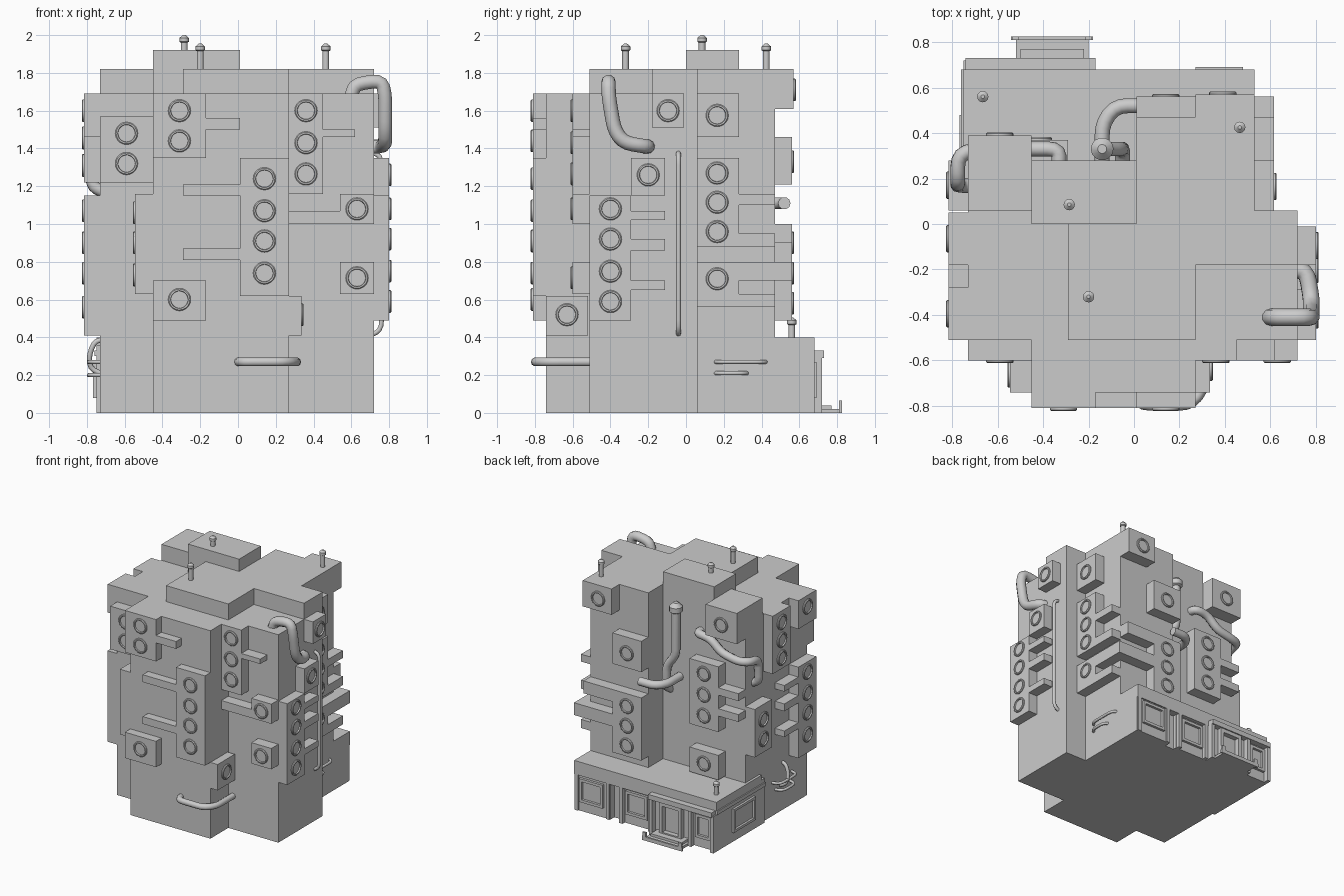
import bpy, bmesh, math
from mathutils import Vector, Matrix

if "Cube" in bpy.data.objects:
    bpy.data.objects.remove(bpy.data.objects["Cube"])


def finish(name, bm):
    bmesh.ops.recalc_face_normals(bm, faces=bm.faces)
    me = bpy.data.meshes.new(name)
    bm.to_mesh(me)
    bm.free()
    ob = bpy.data.objects.new(name, me)
    bpy.context.collection.objects.link(ob)
    return ob


def prism(name, pts, z0, z1):
    bm = bmesh.new()
    f = bm.faces.new([bm.verts.new((x, y, z0)) for x, y in pts])
    ext = bmesh.ops.extrude_face_region(bm, geom=[f])
    bmesh.ops.translate(bm, vec=(0, 0, z1 - z0),
                        verts=[v for v in ext['geom'] if isinstance(v, bmesh.types.BMVert)])
    return finish(name, bm)


def box(name, x0, x1, y0, y1, z0, z1):
    return prism(name, [(x0, y0), (x1, y0), (x1, y1), (x0, y1)], z0, z1)


def smooth(ob):
    bpy.ops.object.select_all(action='DESELECT')
    bpy.context.view_layer.objects.active = ob
    ob.select_set(True)
    bpy.ops.object.shade_smooth_by_angle(angle=math.radians(40))


def lathe(name, prof, matrix, n=20):
    bm = bmesh.new()
    rings = [[bm.verts.new((r * math.cos(2 * math.pi * i / n), r * math.sin(2 * math.pi * i / n), h))
              for i in range(n)] for r, h in prof]
    for a, b in zip(rings, rings[1:]):
        for i in range(n):
            bm.faces.new((a[i], a[(i + 1) % n], b[(i + 1) % n], b[i]))
    bm.faces.new(rings[0])
    bm.faces.new(rings[-1])
    bmesh.ops.transform(bm, matrix=matrix, verts=bm.verts)
    ob = finish(name, bm)
    smooth(ob)
    return ob


# Wall table: axis, outward sign, wall plane, depth of modules on it
WALLS = {
    'front_block': (1, -1, -.74, .07), 'front': (1, -1, -.51, .09),
    'right': (0, 1, .72, .08), 'right_back': (0, 1, .53, .085),
    'left': (0, -1, -.73, .085), 'block_right': (0, 1, .27, .065),
    'block_left': (0, -1, -.45, .095),
    'back': (1, 1, .47, .09), 'back_inner': (1, 1, .28, .09),
}


def slab(name, wall, u0, u1, z0, z1, depth=None):
    axis, s, w, d = WALLS[wall]
    a, b = sorted((w - s * .02, w + s * (depth or d)))
    if axis == 0:
        return box(name, a, b, u0, u1, z0, z1)
    return box(name, u0, u1, a, b, z0, z1)


def porthole(wall, u, z, depth=None):
    axis, s, w, d = WALLS[wall]
    p = w + s * (depth or d)
    out = Vector((s, 0, 0)) if axis == 0 else Vector((0, s, 0))
    pos = Vector((p, u, z)) if axis == 0 else Vector((u, p, z))
    m = Matrix.Translation(pos) @ out.to_track_quat('Z', 'Y').to_matrix().to_4x4()
    lathe('porthole', [(.06, -.01), (.06, .007), (.055, .012), (.047, .012), (.045, .002)], m)


def module(wall, u0, u1, z0, z1, wins, wu=None, bars=(), depth=None):
    slab('wall_module', wall, u0, u1, z0, z1, depth)
    for z in wins:
        porthole(wall, (u0 + u1) / 2 if wu is None else wu, z, depth)
    for b0, b1, c0, c1 in bars:
        slab('wall_bar', wall, b0, b1, c0, c1, depth)


def pipe(name, pts, r, bend=.05):
    pts = [Vector(p) for p in pts]
    path = [pts[0]]
    for a, b, c in zip(pts, pts[1:], pts[2:]):
        p = b + (a - b).normalized() * min(bend, (a - b).length * .45)
        q = b + (c - b).normalized() * min(bend, (c - b).length * .45)
        path += [p * (1 - t) ** 2 + b * 2 * t * (1 - t) + q * t * t for t in (0, .33, .67, 1)]
    path.append(pts[-1])
    cu = bpy.data.curves.new(name, 'CURVE')
    cu.dimensions = '3D'
    cu.bevel_depth, cu.bevel_resolution, cu.use_fill_caps = r, 3, True
    sp = cu.splines.new('POLY')
    sp.points.add(len(path) - 1)
    for sp_pt, v in zip(sp.points, path):
        sp_pt.co = (*v, 1)
    ob = bpy.data.objects.new(name, cu)
    bpy.context.collection.objects.link(ob)
    bpy.ops.object.select_all(action='DESELECT')
    bpy.context.view_layer.objects.active = ob
    ob.select_set(True)
    bpy.ops.object.convert(target='MESH')
    smooth(bpy.context.object)


def vent(x, y, z0, z1, k=1.0):
    prof = [(.018 * k, z0 - .01), (.018 * k, z1 - .04 * k), (.025 * k, z1 - .035 * k),
            (.025 * k, z1 - .015 * k), (.008 * k, z1)]
    lathe('roof_vent', prof, Matrix.Translation((x, y, 0)), 12)


# Main tower, roof slab and penthouse boxes
prism('tower', [(-.73, -.51), (-.45, -.51), (-.45, -.74), (.27, -.74), (.27, -.51), (.72, -.51),
                (.72, .06), (.53, .06), (.53, .47), (.01, .47), (.01, .28), (-.73, .28)], 0, 1.69)
prism('roof_slab', [(-.29, -.51), (.27, -.51), (.27, -.18), (.72, -.18), (.72, .06), (.53, .06),
                    (.53, .47), (.01, .47), (.01, .2), (-.29, .2)], 1.68, 1.82)
box('penthouse', -.45, .01, 0, .28, 1.68, 1.92)
box('corner_box', -.73, -.45, .06, .39, 1.57, 1.82)
porthole('back_inner', -.59, 1.69, .11)

# Modules: front block and its two flanks
module('front_block', -.45, -.17, 1.35, 1.69, (1.6, 1.44), bars=[(-.17, .01, 1.5, 1.56)])
module('front_block', .01, .27, .62, 1.35, (1.24, 1.07, .91, .74),
       bars=[(-.29, .01, 1.15, 1.21), (-.29, .01, .81, .87)])
module('front_block', -.45, -.17, .49, .70, (.6,))
module('block_right', -.74, -.52, .41, .62, (.52,))
module('block_left', -.74, -.5, .63, 1.16, (1.06, .9, .73), wu=-.66)

# Modules: front wings
module('front', .27, .45, 1.16, 1.69, (1.6, 1.43, 1.265), bars=[(.45, .62, 1.46, 1.5)])
module('front', .54, .72, 1.0, 1.16, (1.08,), bars=[(.27, .54, 1.0, 1.07)])
module('front', .54, .72, .63, .80, (.715,))
module('front', -.73, -.45, 1.22, 1.57, (1.48, 1.32))

# Modules: right side
BARS = [(1.02, 1.07), (.86, .92), (.65, .70)]
module('right', -.18, -.01, 1.51, 1.69, (1.6,))
module('right', -.29, -.11, 1.15, 1.35, (1.26,))
module('right', -.51, -.29, .49, 1.15, (1.08, .92, .75, .59), bars=[(-.29, -.11, *b) for b in BARS])
module('right_back', .04, .28, 1.46, 1.69, (1.575,), wu=.165)
module('right_back', .04, .28, .88, 1.35, (1.27, 1.115, .96), wu=.165,
       bars=[(.28, .47, 1.1, 1.16), (.28, .47, .88, .95)])
module('right_back', .04, .28, .56, .80, (.71,), wu=.165,
       bars=[(.28, .56, .70, .80), (.28, .47, .56, .63)])

# Modules: left side
module('left', -.51, -.28, 1.46, 1.69, (1.6,))
module('left', -.51, -.28, .41, 1.15, (1.07, .9, .74, .56), bars=[(-.28, -.1, *b) for b in BARS])
module('left', -.18, .05, 1.22, 1.69, (1.6, 1.455, 1.31))
module('left', .06, .28, .63, 1.02, (.9, .74))

# Modules: back
module('back', .27, .53, 1.61, 1.82, (1.71,), wu=.39, depth=.1)
module('back', .01, .27, 1.21, 1.46, (1.33,))
module('back', .01, .27, .49, 1.0, (.9, .74, .58), bars=[(.27, .53, .9, 1.0), (.27, .53, .70, .80)])
module('back_inner', -.55, -.29, .8, 1.33, (1.24, 1.07, .9),
       bars=[(-.73, -.55, 1.1, 1.16), (-.73, -.55, .93, .99)])
module('back_inner', -.55, -.29, .41, .61, (.51,))

# Shop at the foot of the back: body, cornice, bays and plinth
box('shop_body', -.75, .53, .06, .62, 0, .36)
box('shop_cornice', -.75, .53, .1, .68, .33, .4)
box('shop_side_cornice', -.76, -.70, .06, .68, .30, .33)
box('shop_door_bay', -.75, -.17, .6, .68, 0, .33)
box('shop_middle_bay', -.17, .13, .6, .65, 0, .33)
box('shop_end_bay', .21, .53, .6, .67, 0, .33)
box('shop_sign_board', -.74, -.17, .66, .73, .29, .33)
box('shop_fascia', -.17, .53, .6, .68, .29, .33)
for x in (-.735, -.535, -.185):
    box('shop_pilaster', x - .015, x + .015, .66, .72, 0, .3)
for x in (-.15, .11, .23, .51):
    box('shop_pilaster', x - .015, x + .015, .62, .68, 0, .3)


def back_frame(name, x0, x1, z0, z1, y, t=.022):
    for a, b, c, d in ((x0, x0 + t, z0, z1), (x1 - t, x1, z0, z1),
                       (x0, x1, z0, z0 + t), (x0, x1, z1 - t, z1)):
        box(name, a, b, y - .03, y + .02, c, d)


back_frame('shop_window_frame', .27, .48, .08, .27, .67)
back_frame('shop_window_frame', -.12, .08, .08, .27, .65)
back_frame('shop_window_frame', -.71, -.57, .08, .27, .68)
back_frame('shop_door_frame', -.46, -.26, .02, .29, .70, .03)
for a, b, c, d in ((.2, .22, .08, .27), (.46, .48, .08, .27), (.2, .48, .08, .1), (.2, .48, .25, .27)):
    box('shop_side_frame', -.768, -.74, a, b, c, d)

# Door step with low rim
box('door_step', -.52, -.2, .66, .82, 0, .02)
box('door_step_upper', -.50, -.22, .66, .77, .02, .04)
box('step_edge', -.54, -.18, .81, .825, 0, .03)
for x in (-.52, -.2):
    box('step_post', x - .015, x + .015, .81, .825, 0, .065)

# Pipes
pipe('front_pipe', [(0, -.72, .27), (.02, -.797, .27), (.25, -.797, .27), (.31, -.72, .27), (.31, -.5, .27)], .024)
pipe('roof_hook_pipe', [(.6, -.41, 1.68), (.62, -.41, 1.74), (.76, -.41, 1.76), (.78, -.41, 1.68),
                        (.78, -.38, 1.5), (.78, -.33, 1.43), (.76, -.21, 1.41), (.7, -.2, 1.41)], .038)
pipe('thin_drain', [(.7, -.04, 1.38), (.76, -.04, 1.36), (.76, -.04, .44), (.7, -.04, .41)], .013)
pipe('back_link_pipe', [(.05, .52, 1.11), (-.08, .52, 1.11), (-.14, .44, 1.11), (-.14, .26, 1.11)], .033)
pipe('back_stack', [(-.14, .33, 1.67), (-.14, .33, 1.3), (-.06, .33, 1.2), (-.05, .33, 1.02), (-.05, .26, .98)], .033)
lathe('stack_cap', [(.035, 1.65), (.05, 1.66), (.05, 1.70), (.02, 1.73)], Matrix.Translation((-.14, .33, 0)), 14)
pipe('corner_pipe', [(-.33, .26, 1.53), (-.33, .33, 1.53), (-.45, .33, 1.52), (-.55, .33, 1.43), (-.7, .33, 1.4),
                     (-.775, .3, 1.4), (-.775, .18, 1.38), (-.775, .17, 1.2), (-.71, .17, 1.17)], .033)
for y1, z in ((.43, .27), (.33, .21)):
    pipe('right_thin_pipe', [(.5, .15, z), (.56, .17, z), (.56, y1 - .02, z), (.5, y1, z)], .011)
for y0, y1, z in ((-.32, -.06, .27), (-.3, -.1, .2)):
    pipe('left_thin_pipe', [(-.7, y0, z), (-.79, y0 + .02, z), (-.79, y1 - .02, z), (-.7, y1, z)], .011)
pipe('left_loop_pipe', [(-.7, -.2, .39), (-.76, -.2, .38), (-.79, -.19, .3), (-.78, -.17, .23), (-.7, -.17, .2)], .014)

# Small vents on the roofs
vent(-.285, .085, 1.92, 2.0)
vent(-.2, -.32, 1.82, 1.955)
vent(.465, .425, 1.82, 1.955)
vent(-.665, .56, .4, .505)
